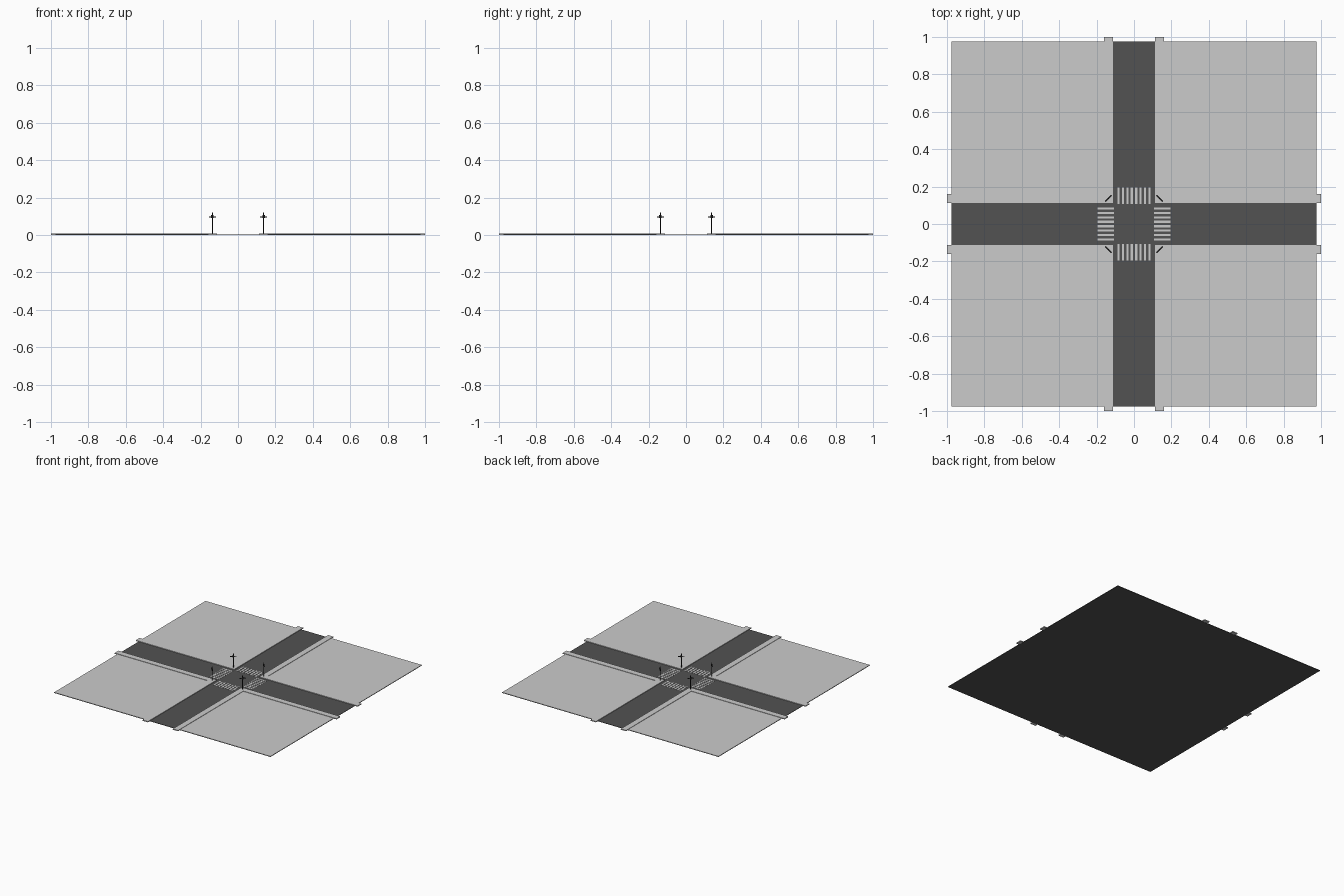
import bpy, bmesh, math
from mathutils import Matrix, Vector

if "Cube" in bpy.data.objects:
    bpy.data.objects.remove(bpy.data.objects["Cube"])


def material(name, v):
    m = bpy.data.materials.new(name)
    m.diffuse_color = (v, v, v, 1)
    m.use_nodes = True
    m.node_tree.nodes["Principled BSDF"].inputs["Base Color"].default_value = m.diffuse_color
    return m


DARK = material("asphalt", 0.085)
BLACK = material("dark_metal", 0.02)
WHITE = material("road_paint", 0.6)


def finish(name, bm, mat=None):
    me = bpy.data.meshes.new(name)
    bm.to_mesh(me)
    bm.free()
    ob = bpy.data.objects.new(name, me)
    bpy.context.collection.objects.link(ob)
    if mat:
        me.materials.append(mat)
    return ob


def add_box(bm, lo, hi, rot=Matrix()):
    lo, hi = Vector(lo), Vector(hi)
    bmesh.ops.create_cube(bm, size=1, matrix=rot @ Matrix.Translation((lo + hi) / 2)
                          @ Matrix.Diagonal((*(hi - lo), 1)))


ROAD, WALK, EDGE = 0.112, 0.16, 0.975

# Asphalt base, visible as the crossing roads
bm = bmesh.new()
add_box(bm, (-EDGE, -EDGE, 0), (EDGE, EDGE, 0.003))
finish("asphalt_base", bm, DARK)

for i in range(4):
    turn = Matrix.Rotation(i * math.pi / 2, 4, 'Z')

    # Building lot in each quadrant
    bm = bmesh.new()
    add_box(bm, (WALK, WALK, 0.002), (EDGE, EDGE, 0.005), turn)
    finish(f"lot_{i}", bm)

    # L-shaped pavement, extruded from its outline
    bm = bmesh.new()
    outline = [(ROAD, ROAD), (1, ROAD), (1, WALK), (WALK, WALK), (WALK, 1), (ROAD, 1)]
    face = bm.faces.new([bm.verts.new(turn @ Vector((x, y, 0.001))) for x, y in outline])
    ext = bmesh.ops.extrude_face_region(bm, geom=[face])
    bmesh.ops.translate(bm, vec=(0, 0, 0.007),
                        verts=[v for v in ext["geom"] if isinstance(v, bmesh.types.BMVert)])
    bmesh.ops.recalc_face_normals(bm, faces=bm.faces)
    finish(f"pavement_{i}", bm)

    # Zebra crossing stripes
    bm = bmesh.new()
    for k in range(8):
        y = (k - 3.5) * 0.0236
        add_box(bm, (0.108, y - 0.006, 0.002), (0.195, y + 0.006, 0.004), turn)
    finish(f"crosswalk_{i}", bm, WHITE)

    # Traffic light: pole, signal head and cross arm facing the junction
    place = turn @ Matrix.Translation((0.137, 0.137, 0)) @ Matrix.Rotation(math.pi / 4, 4, 'Z')
    bm = bmesh.new()
    bmesh.ops.create_cone(bm, cap_ends=True, segments=8, radius1=0.0025, radius2=0.0025,
                          depth=0.115, matrix=place @ Matrix.Translation((0, 0, 0.0625)))
    add_box(bm, (-0.003, -0.024, 0.095), (0.003, 0.024, 0.099), place)
    add_box(bm, (-0.004, -0.005, 0.090), (0.004, 0.005, 0.106), place)
    finish(f"traffic_light_{i}", bm, BLACK)
